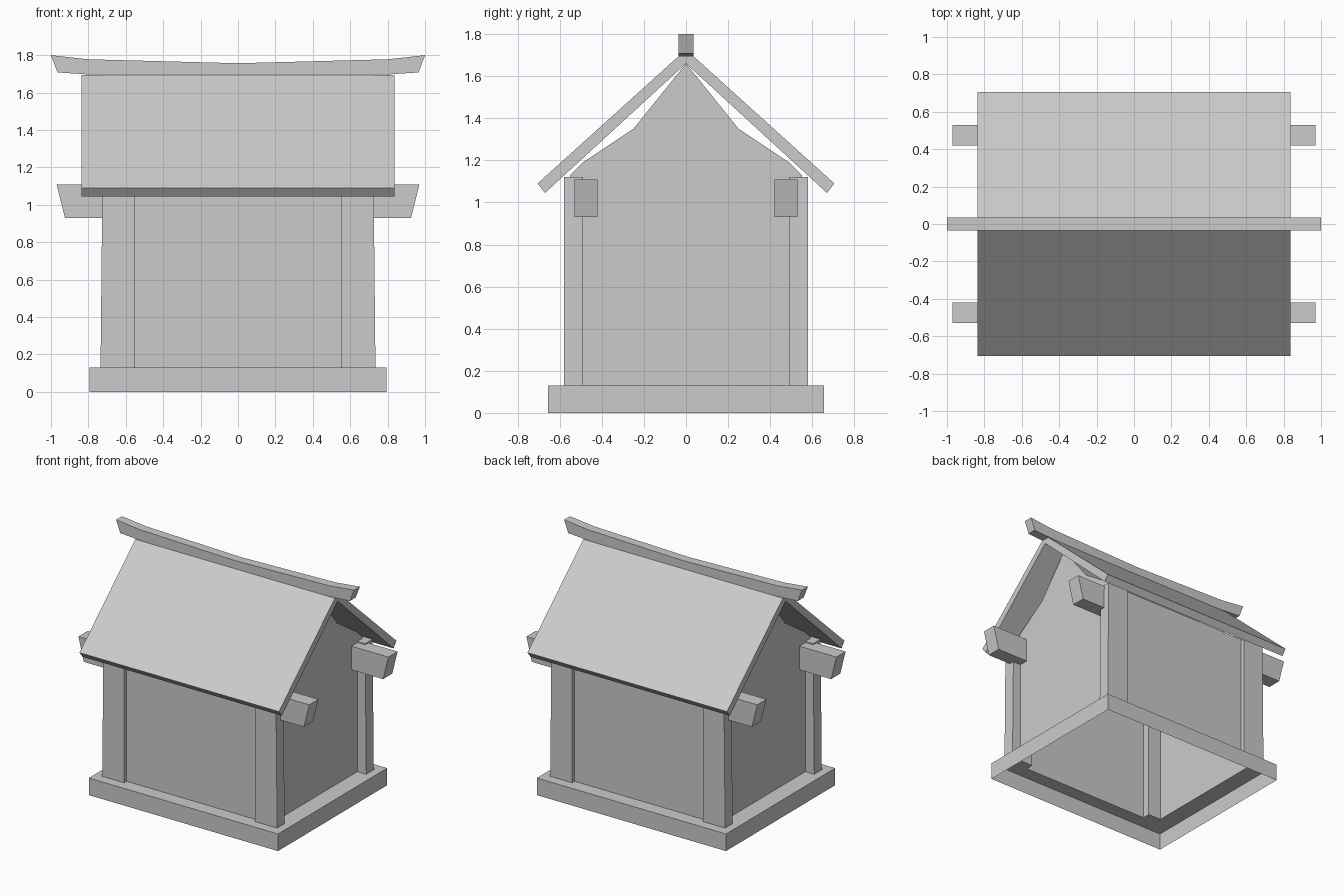
import bpy, bmesh

old = bpy.data.objects.get("Cube")
if old:
    bpy.data.objects.remove(old)

grey = bpy.data.materials.new("plain_grey")
grey.use_nodes = True
COLOUR = (0.6, 0.6, 0.6, 1)
grey.diffuse_color = COLOUR
grey.node_tree.nodes["Principled BSDF"].inputs["Base Color"].default_value = COLOUR


def finish(name, bm, closed=True):
    if closed:
        bmesh.ops.recalc_face_normals(bm, faces=bm.faces)
    mesh = bpy.data.meshes.new(name)
    bm.to_mesh(mesh)
    bm.free()
    mesh.materials.append(grey)
    obj = bpy.data.objects.new(name, mesh)
    bpy.context.collection.objects.link(obj)
    return obj


def extrude_profile(name, points, axis, start, end):
    """Extrude a closed 2D profile along x (points are y, z) or y (points are x, z)."""
    bm = bmesh.new()
    place = (lambda p: (start, *p)) if axis == "x" else (lambda p: (p[0], start, p[1]))
    face = bm.faces.new([bm.verts.new(place(p)) for p in points])
    moved = bmesh.ops.extrude_face_region(bm, geom=[face])["geom"]
    length = end - start
    shift = (length, 0, 0) if axis == "x" else (0, length, 0)
    bmesh.ops.translate(bm, vec=shift, verts=[g for g in moved if isinstance(g, bmesh.types.BMVert)])
    return finish(name, bm)


def mirrored(half):
    """Complete a symmetric profile from its right half."""
    return half + [(-a, b) for a, b in reversed(half) if a > 0]


def sheet(name, points):
    bm = bmesh.new()
    bm.faces.new([bm.verts.new(p) for p in points])
    return finish(name, bm, closed=False)


BASE_X, BASE_Y, BASE_TOP = 0.795, 0.655, 0.13
WALL_X, WALL_Y, EAVE = 0.66, 0.55, 1.13

# Hollow base: outer skirt and a top rim around the open room
bm = bmesh.new()
loops = []
for x, y, z in ((BASE_X, BASE_Y, 0), (BASE_X, BASE_Y, BASE_TOP), (WALL_X, WALL_Y, BASE_TOP)):
    loops.append([bm.verts.new((sx * x, sy * y, z)) for sx, sy in ((-1, -1), (1, -1), (1, 1), (-1, 1))])
for low, high in zip(loops, loops[1:]):
    for i in range(4):
        j = (i + 1) % 4
        bm.faces.new((low[i], low[j], high[j], high[i]))
finish("base", bm, closed=False)

# Thin walls: long sides and stepped gables
gable = mirrored([(WALL_Y, BASE_TOP), (WALL_Y, EAVE), (0.49, 1.19), (0.25, 1.35), (0, 1.66)])
for side, name in ((-1, "front"), (1, "back")):
    corners = [(-1, BASE_TOP), (1, BASE_TOP), (1, EAVE), (-1, EAVE)]
    sheet(name + "_wall", [(-side * a * WALL_X, side * WALL_Y, z) for a, z in corners])
for side, name in ((-1, "right"), (1, "left")):
    sheet(name + "_gable", [(side * WALL_X, side * y, z) for y, z in gable])

# Corner posts, slightly tapered outwards at the foot
for sx, side in ((-1, "right"), (1, "left")):
    for sy, end in ((-1, "front"), (1, "back")):
        profile = [(0.55, BASE_TOP), (0.735, BASE_TOP), (0.725, 1.12), (0.55, 1.12)]
        extrude_profile(f"{end}_{side}_post", [(sx * x, z) for x, z in profile], "y", sy * 0.49, sy * 0.58)

# Tie beams with slanted ends
for sy, name in ((-1, "front"), (1, "back")):
    extrude_profile(name + "_beam", mirrored([(0.925, 0.93), (0.97, 1.11)]), "y", sy * 0.42, sy * 0.53)

# Roof: two slopes with a flat crown
roof = mirrored([(0.67, 1.045), (0.705, 1.09), (0.035, 1.695)]) + [(0, 1.66)]
# The mirrored list runs right eave, crown, left eave; the apex closes the underside
extrude_profile("roof", roof, "x", -0.838, 0.838)

# Sagging ridge beam
top = [(-1, 1.8), (-0.8, 1.778), (0, 1.757), (0.8, 1.778), (1, 1.8)]
bottom = [(0.965, 1.708), (0.8, 1.697), (0, 1.68), (-0.8, 1.697), (-0.965, 1.708)]
extrude_profile("ridge_beam", top + bottom, "y", -0.035, 0.035)
